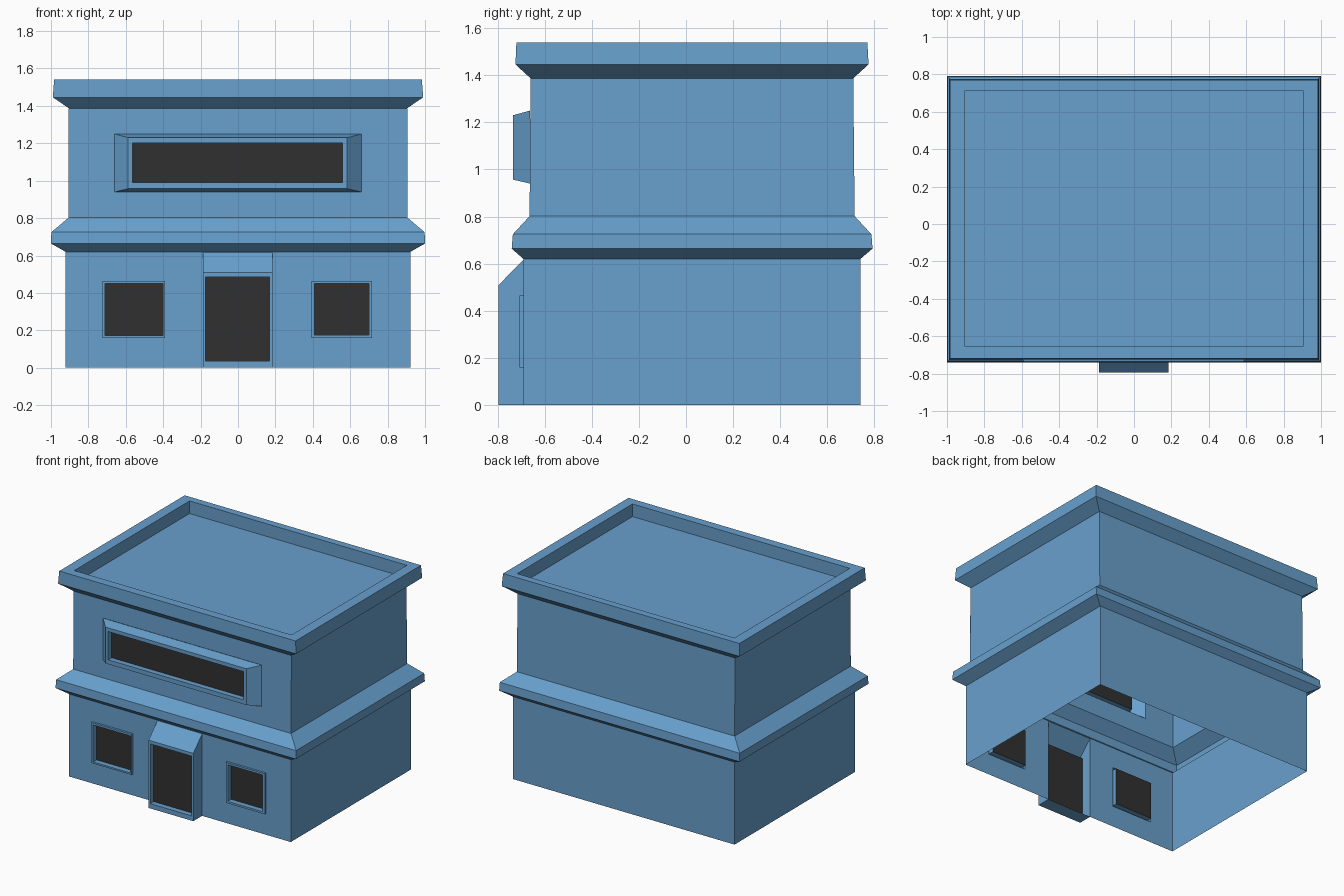
import bpy
import bmesh
from mathutils import Vector

cube = bpy.data.objects.get("Cube")
if cube:
    bpy.data.objects.remove(cube)


def material(name, rgb):
    m = bpy.data.materials.new(name)
    m.use_nodes = True
    m.diffuse_color = (*rgb, 1)
    m.node_tree.nodes["Principled BSDF"].inputs["Base Color"].default_value = (*rgb, 1)
    return m


BLUE = material("blue wall", (0.138, 0.352, 0.61))
DARK = material("dark glass", (0.03, 0.03, 0.03))


def finish(bm, name, mat):
    bmesh.ops.remove_doubles(bm, verts=bm.verts, dist=0.0001)
    mesh = bpy.data.meshes.new(name)
    bm.to_mesh(mesh)
    bm.free()
    mesh.materials.append(mat)
    obj = bpy.data.objects.new(name, mesh)
    bpy.context.collection.objects.link(obj)


def quad(bm, points):
    bm.faces.new([bm.verts.new(p) for p in points])


def level(hx, y0, y1, z):
    """Horizontal rectangle, front left corner first."""
    return [Vector(p) for p in ((-hx, y0, z), (hx, y0, z), (hx, y1, z), (-hx, y1, z))]


def upright(x0, x1, z0, z1, y):
    """Rectangle facing the front."""
    return [Vector(p) for p in ((x0, y, z0), (x1, y, z0), (x1, y, z1), (x0, y, z1))]


def loft(bm, a, b, sides=range(4)):
    for i in sides:
        j = (i + 1) % 4
        quad(bm, (a[i], a[j], b[j], b[i]))


def pierced_front(bm, low, high, holes):
    """Front wall between two levels, cut into cells so openings stay empty."""
    x0, x1, z0, z1 = low[0].x, low[1].x, low[0].z, high[0].z
    xs = sorted({x0, x1, *(v for h in holes for v in h[:2])})
    zs = sorted({z0, z1, *(v for h in holes for v in h[2:])})

    def point(x, z):
        t = (z - z0) / (z1 - z0)
        return Vector((x, low[0].y + t * (high[0].y - low[0].y), z))

    for xa, xb in zip(xs, xs[1:]):
        for za, zb in zip(zs, zs[1:]):
            cx, cz = (xa + xb) / 2, (za + zb) / 2
            if not any(h[0] < cx < h[1] and h[2] < cz < h[3] for h in holes):
                quad(bm, (point(xa, za), point(xb, za), point(xb, zb), point(xa, zb)))


# Openings: outline at the wall, outline at the front, pane, wall y, front y
openings = {
    "right_window": ((-0.725, -0.39, 0.16, 0.465), (-0.725, -0.39, 0.16, 0.465),
                     (-0.71, -0.40, 0.172, 0.45), -0.69, -0.706),
    "left_window": ((0.393, 0.717, 0.16, 0.465), (0.393, 0.717, 0.16, 0.465),
                    (0.41, 0.70, 0.175, 0.45), -0.69, -0.706),
    "door": ((-0.187, 0.185, 0, 0.617), (-0.187, 0.185, 0, 0.51),
             (-0.173, 0.168, 0.036, 0.485), -0.69, -0.795),
    "upper_window": ((-0.66, 0.66, 0.94, 1.25), (-0.587, 0.584, 0.957, 1.23),
                     (-0.565, 0.56, 0.99, 1.202), -0.662, -0.735),
}

# Hollow building shell with two flared cornices and a sunken roof
levels = [
    level(0.922, -0.69, 0.74, 0),
    level(0.922, -0.69, 0.74, 0.62),
    level(1.0, -0.74, 0.792, 0.664),
    level(0.998, -0.735, 0.787, 0.725),
    level(0.906, -0.664, 0.716, 0.802),
    level(0.904, -0.66, 0.71, 1.387),
    level(0.99, -0.724, 0.775, 1.446),
    level(0.983, -0.72, 0.77, 1.54),
    level(0.904, -0.655, 0.715, 1.54),
    level(0.904, -0.655, 0.715, 1.445),
]
holes = {0: [openings[n][0] for n in ("right_window", "left_window", "door")],
         4: [openings["upper_window"][0]]}
shell = bmesh.new()
for i, (a, b) in enumerate(zip(levels, levels[1:])):
    if i in holes:
        loft(shell, a, b, range(1, 4))
        pierced_front(shell, a, b, holes[i])
    else:
        loft(shell, a, b)
quad(shell, levels[-1])
finish(shell, "building_shell", BLUE)

# Projecting frames with recessed panes
RECESS = 0.04
for name, (base, front, pane, wall_y, front_y) in openings.items():
    loops = [upright(*base, wall_y), upright(*front, front_y),
             upright(*pane, front_y), upright(*pane, front_y + RECESS)]
    frame = bmesh.new()
    for a, b in zip(loops, loops[1:]):
        loft(frame, a, b)
    finish(frame, name + "_frame", BLUE)
    glass = bmesh.new()
    quad(glass, loops[-1])
    finish(glass, name + "_pane", DARK)
